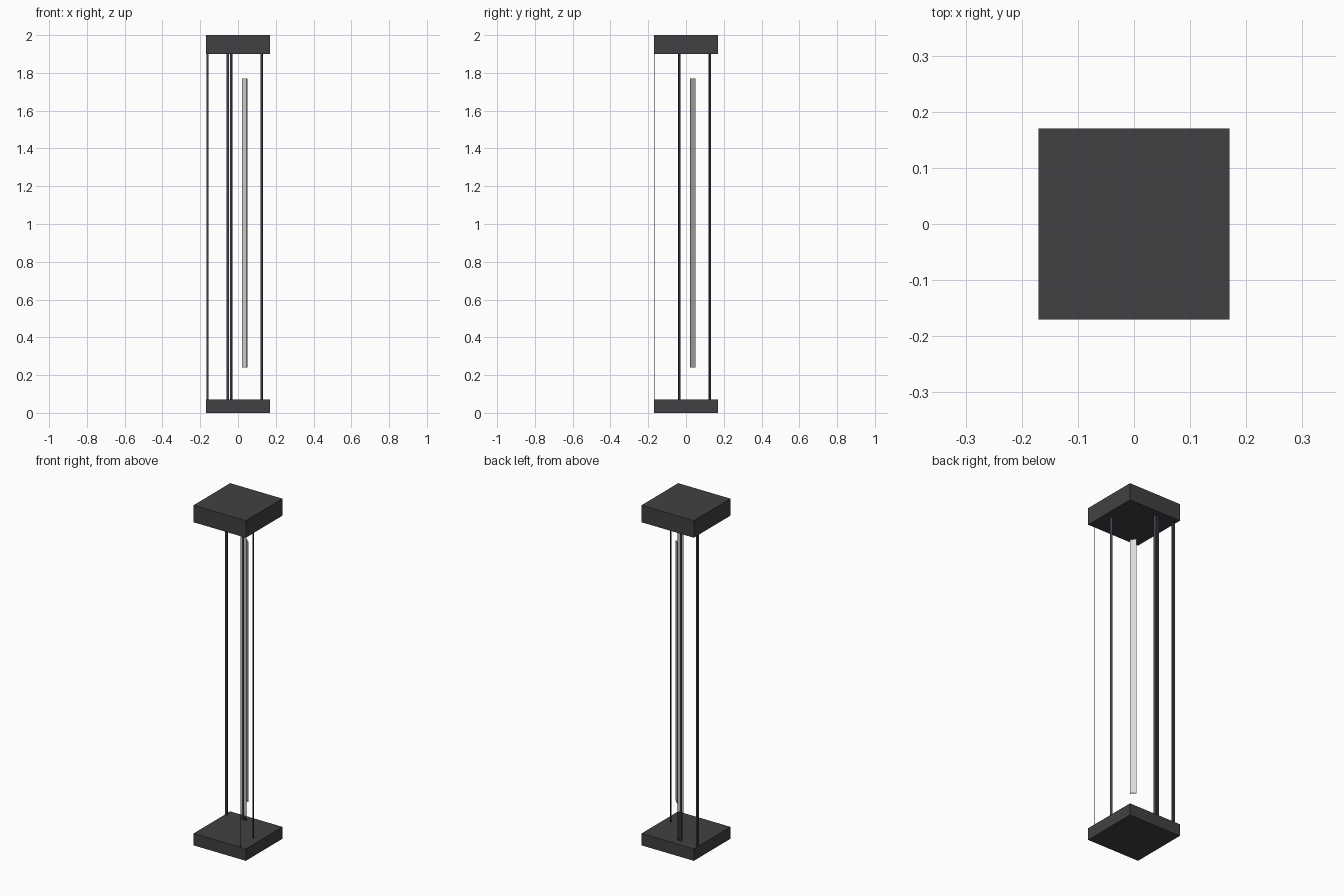
import bpy
import math

cube = bpy.data.objects.get("Cube")
if cube:
    bpy.data.objects.remove(cube, do_unlink=True)


def make_material(name, colour):
    mat = bpy.data.materials.new(name)
    mat.use_nodes = True
    mat.diffuse_color = (*colour, 1)
    mat.node_tree.nodes["Principled BSDF"].inputs["Base Color"].default_value = (*colour, 1)
    return mat


charcoal = make_material("charcoal", (0.053, 0.053, 0.059))
slate = make_material("slate_blue", (0.05, 0.055, 0.075))
silver = make_material("light_grey", (0.72, 0.72, 0.71))


def box(name, mat, x, y, width, depth, bottom, top, turn=0):
    """Upright box centred on x, y, turned about z."""
    bpy.ops.mesh.primitive_cube_add(size=1, location=(x, y, (bottom + top) / 2))
    obj = bpy.context.object
    obj.name = name
    obj.scale = (width, depth, top - bottom)
    obj.rotation_euler.z = math.radians(turn)
    obj.data.materials.append(mat)
    return obj


BASE_TOP, ROOF_BOTTOM = 0.07, 1.9

# Base and roof slabs
box("base_slab", charcoal, 0, 0, 0.34, 0.34, 0, BASE_TOP)
box("roof_slab", charcoal, 0, 0, 0.34, 0.34, ROOF_BOTTOM, 2)

# Square posts of the back side panel
for name, x in (("corner_post", -0.162), ("hinge_post", -0.054)):
    box(name, charcoal, x, 0.125, 0.012, 0.012, BASE_TOP, ROOF_BOTTOM)

# Thin edge strip of the opposite side panel
box("edge_strip", charcoal, 0.13, -0.165, 0.002, 0.002, BASE_TOP, ROOF_BOTTOM)

# Door stiles, set along the diagonal
for name, x, y in (("door_stile_right", -0.036, 0.125), ("door_stile_left", 0.125, -0.036)):
    box(name, slate, x, y, 0.014, 0.004, BASE_TOP, ROOF_BOTTOM, -45)

# Long flat door handle
box("door_handle", silver, 0.035, 0.035, 0.035, 0.006, 0.24, 1.77, -45)
